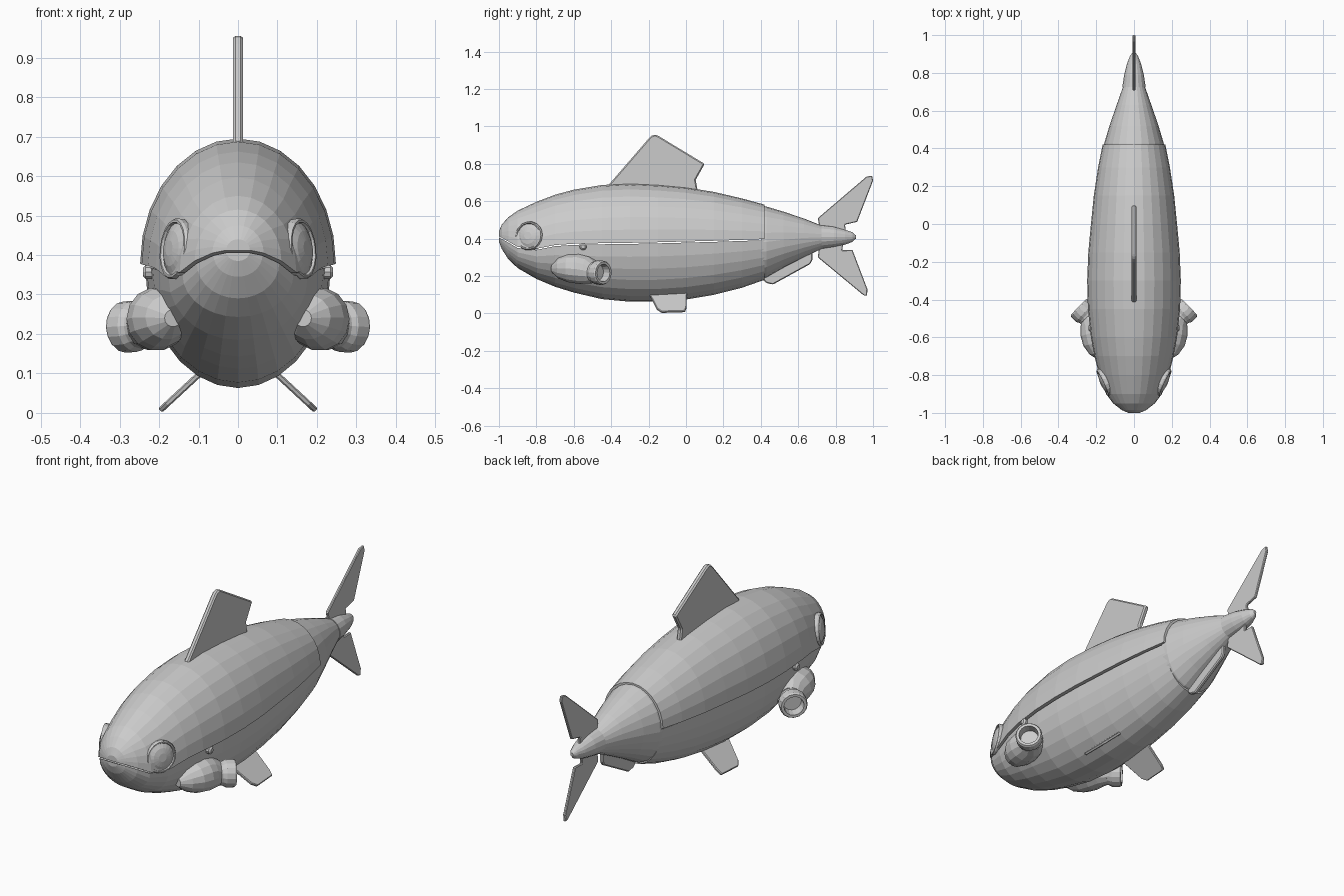
import bpy, bmesh
from math import sin, cos, pi
from mathutils import Vector


def finish(name, bm, mirror=False):
    bmesh.ops.recalc_face_normals(bm, faces=bm.faces)
    me = bpy.data.meshes.new(name)
    bm.to_mesh(me)
    bm.free()
    ob = bpy.data.objects.new(name, me)
    bpy.context.collection.objects.link(ob)
    if mirror:
        ob.modifiers.new("mirror", 'MIRROR').use_mirror_merge = False
    return ob


def loft(name, rings, mirror=False):
    """Skin a list of closed point loops and cap both ends."""
    bm = bmesh.new()
    loops = [[bm.verts.new(p) for p in r] for r in rings]
    n = len(loops[0])
    for a, b in zip(loops, loops[1:]):
        for i in range(n):
            j = (i + 1) % n
            bm.faces.new((a[i], a[j], b[j], b[i]))
    bm.faces.new(loops[0])
    bm.faces.new(loops[-1])
    return finish(name, bm, mirror)


def circle(center, axis, r, n=14):
    axis = Vector(axis).normalized()
    u = axis.cross(Vector((0, 0, 1))).normalized()
    v = u.cross(axis)
    return [Vector(center) + r * (cos(2 * pi * i / n) * u + sin(2 * pi * i / n) * v)
            for i in range(n)]


def oval(y, w, top, bot, n=24):
    c, h = (top + bot) / 2, (top - bot) / 2
    return [(w * cos(2 * pi * i / n), y, c + h * sin(2 * pi * i / n)) for i in range(n)]


def half_oval(y, w, seam, tip, n=14):
    return [(w * cos(pi * i / n), y, seam + (tip - seam) * sin(pi * i / n))
            for i in range(n + 1)]


def plate(name, pts, t, place=None, mirror=False):
    """Thin fin cut from a side outline of (y, z) points."""
    place = place or (lambda x, y, z: (x, y, z))
    ob = loft(name, [[place(s * t, y, z) for y, z in pts] for s in (-1, 1)], mirror)
    bev = ob.modifiers.new("bevel", 'BEVEL')
    bev.width = t * 0.5
    bev.segments = 1
    return ob


# Body stations: y, half width, top z, seam z, bottom z
BODY = [
    (-1.00, 0.030, 0.440, 0.412, 0.385), (-0.985, 0.065, 0.475, 0.405, 0.345),
    (-0.95, 0.110, 0.515, 0.385, 0.290), (-0.90, 0.148, 0.550, 0.356, 0.243),
    (-0.80, 0.185, 0.597, 0.346, 0.185), (-0.70, 0.209, 0.635, 0.366, 0.143),
    (-0.60, 0.228, 0.662, 0.373, 0.112), (-0.45, 0.244, 0.687, 0.376, 0.077),
    (-0.30, 0.248, 0.695, 0.378, 0.063), (-0.15, 0.242, 0.688, 0.381, 0.063),
    (0.00, 0.228, 0.674, 0.385, 0.075), (0.15, 0.213, 0.650, 0.389, 0.100),
    (0.30, 0.190, 0.615, 0.394, 0.138), (0.42, 0.166, 0.582, 0.398, 0.180),
]
loft("upper_shell", [half_oval(y, w, s, t) for y, w, t, s, b in BODY])
loft("lower_hull", [half_oval(y, w * 0.95, s - 0.006, b) for y, w, t, s, b in BODY])

# Tapering tail section and pointed tail tip
loft("tail_section", [oval(0.40, 0.160, 0.578, 0.185), oval(0.43, 0.157, 0.572, 0.192),
                      oval(0.52, 0.130, 0.545, 0.243), oval(0.63, 0.092, 0.508, 0.300),
                      oval(0.73, 0.057, 0.468, 0.348)])
loft("tail_tip", [oval(0.725, 0.062, 0.473, 0.345, 16), oval(0.79, 0.052, 0.465, 0.355, 16),
                  oval(0.85, 0.037, 0.448, 0.368, 16), oval(0.89, 0.021, 0.434, 0.383, 16),
                  oval(0.908, 0.007, 0.418, 0.400, 16)])

# Flat fins on the centre line
plate("dorsal_fin", [(-0.43, 0.66), (-0.41, 0.692), (-0.20, 0.935), (-0.185, 0.95),
                     (-0.165, 0.957), (-0.145, 0.948), (0.10, 0.80), (0.052, 0.715),
                     (0.065, 0.64)], 0.013)
plate("upper_tail_fin", [(0.72, 0.42), (0.705, 0.51), (0.965, 0.732), (0.995, 0.737),
                         (1.0, 0.71), (0.915, 0.49), (0.85, 0.475), (0.858, 0.42)], 0.007)
plate("lower_tail_fin", [(0.73, 0.40), (0.71, 0.345), (0.705, 0.30), (0.95, 0.097),
                         (0.968, 0.095), (0.97, 0.13), (0.89, 0.34), (0.835, 0.338),
                         (0.845, 0.40)], 0.007)
plate("rear_belly_fin", [(0.38, 0.24), (0.385, 0.205), (0.43, 0.163), (0.465, 0.155),
                         (0.665, 0.265), (0.675, 0.285), (0.675, 0.37)], 0.010)

# Pair of splayed belly fins
plate("belly_fins", [(-0.21, 0.15), (-0.195, 0.10), (-0.155, 0.022), (-0.13, 0.006),
                     (-0.005, 0.010), (0.002, 0.03), (0.005, 0.10), (0.0, 0.15)], 0.007,
      lambda x, y, z: (0.193 - (z - 0.01) * 1.08 + x * 0.75, y, z + x * 0.75), True)

# Eyes: rimmed shallow domes
n = Vector((0.9, -0.42, 0.10)).normalized()
c = Vector((0.155, -0.838, 0.415))
loft("eyes", [circle(c + n * d, n, r, 18) for d, r in
              [(-0.04, 0.074), (0.006, 0.078), (0.013, 0.074), (0.013, 0.068),
               (0.007, 0.065), (0.017, 0.045), (0.022, 0.02)]], True)

# Small side studs under the seam
loft("side_studs", [circle((x, -0.55, 0.357), (1, 0, 0), r, 10) for x, r in
                    [(0.20, 0.019), (0.234, 0.019), (0.241, 0.011)]], True)

# Thruster pods and their hollow nozzles, angled out and back
POD = [((0.165, -0.715, 0.240), (0.3, 1, 0), 0.022), ((0.18, -0.68, 0.242), (0.2, 1, 0), 0.056),
       ((0.195, -0.63, 0.241), (0.2, 1, 0), 0.075), ((0.205, -0.57, 0.238), (0.3, 1, 0), 0.081),
       ((0.216, -0.52, 0.232), (0.5, 1, 0), 0.074), ((0.240, -0.485, 0.222), (0.7, 0.75, 0), 0.057)]
loft("thruster_pods", [circle(*p) for p in POD], True)
ax = Vector((0.72, 0.69, -0.05)).normalized()
o = Vector((0.293, -0.441, 0.217))
loft("thruster_nozzles", [circle(o + ax * d, ax, r, 16) for d, r in
                          [(-0.09, 0.055), (-0.06, 0.057), (-0.045, 0.065), (-0.008, 0.065),
                           (0.0, 0.060), (0.0, 0.047), (-0.045, 0.043)]], True)
